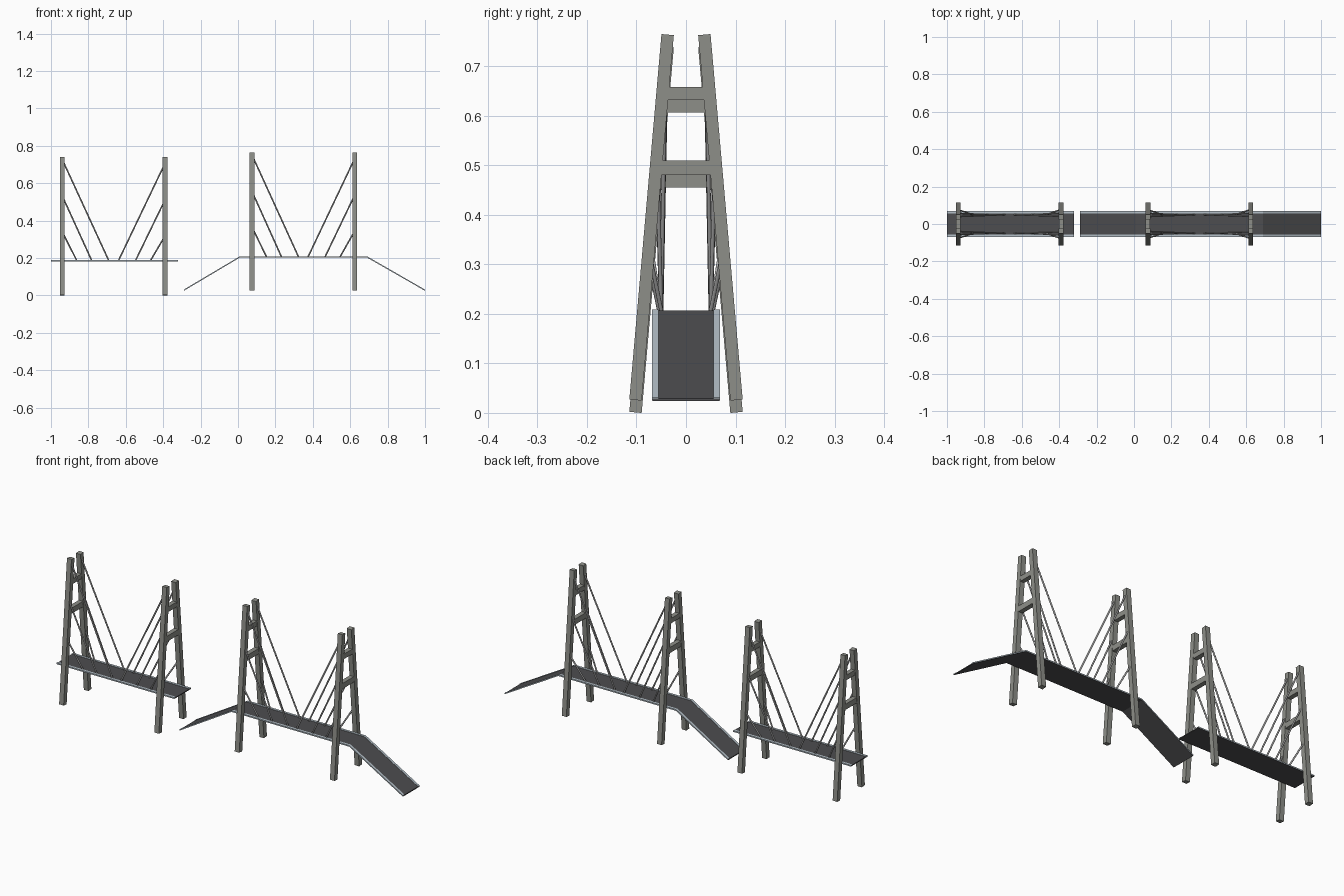
import bpy
import bmesh
from mathutils import Vector

if "Cube" in bpy.data.objects:
    bpy.data.objects.remove(bpy.data.objects["Cube"])


def material(name, rgb):
    m = bpy.data.materials.new(name)
    m.use_nodes = True
    m.diffuse_color = (*rgb, 1)
    m.node_tree.nodes["Principled BSDF"].inputs["Base Color"].default_value = (*rgb, 1)
    return m


concrete = material("concrete grey", (0.27, 0.275, 0.25))
asphalt = material("asphalt", (0.075, 0.075, 0.08))
steel = material("kerb blue grey", (0.46, 0.53, 0.58))
cable_grey = material("cable light grey", (0.42, 0.42, 0.42))


def finish(name, bm, mat):
    bmesh.ops.recalc_face_normals(bm, faces=bm.faces)
    mesh = bpy.data.meshes.new(name)
    bm.to_mesh(mesh)
    bm.free()
    mesh.materials.append(mat)
    obj = bpy.data.objects.new(name, mesh)
    bpy.context.collection.objects.link(obj)
    return obj


def smooth(obj):
    bpy.ops.object.select_all(action="DESELECT")
    obj.select_set(True)
    bpy.context.view_layer.objects.active = obj
    bpy.ops.object.shade_smooth_by_angle()


def beam(bm, start, end, width, depth):
    """Square-cut bar between two points, depth lying mostly along y."""
    a, b = Vector(start), Vector(end)
    axis = (b - a).normalized()
    across = axis.cross(Vector((0, 1, 0))).normalized()
    outward = across.cross(axis)
    for v in bmesh.ops.create_cube(bm, size=1)["verts"]:
        c = v.co.copy()
        v.co = (a + b) / 2 + across * c.x * width + outward * c.y * depth + (b - a) * c.z


def rod(bm, start, end, radius):
    """Round bar between two points."""
    a, b = Vector(start), Vector(end)
    turn = (b - a).to_track_quat("Z", "Y").to_matrix()
    for v in bmesh.ops.create_cone(bm, cap_ends=True, segments=16, radius1=radius,
                                   radius2=radius, depth=(b - a).length)["verts"]:
        v.co = turn @ v.co + (a + b) / 2


def leg_y(z):
    """Sideways position of the leaning leg at a height above its foot."""
    return 0.102 - 0.065 * z / 0.74


def strip(name, path, y0, y1, lift, depth, mat):
    """Slab that follows a path in x and z."""
    bm = bmesh.new()
    outline = [(x, z + lift) for x, z in path]
    outline += [(x, z + lift - depth) for x, z in reversed(path)]
    face = bm.faces.new([bm.verts.new((x, y0, z)) for x, z in outline])
    out = bmesh.ops.extrude_face_region(bm, geom=[face])["geom"]
    for v in out:
        if isinstance(v, bmesh.types.BMVert):
            v.co.y = y1
    finish(name, bm, mat)


def bridge(label, centre, base, path):
    # Paired leaning legs and their crossbars
    for end, end_name in ((-1, "right"), (1, "left")):
        x = centre + end * 0.275
        bm = bmesh.new()
        for side in (-1, 1):
            beam(bm, (x, side * leg_y(0), base + 0.001),
                 (x, side * leg_y(0.739), base + 0.739), 0.026, 0.025)
        finish(f"{label}_{end_name}_tower_legs", bm, concrete)
        bm = bmesh.new()
        for z, height in ((0.47, 0.029), (0.62, 0.026)):
            beam(bm, (x - 0.012, 0, base + z), (x + 0.012, 0, base + z),
                 height, 2 * leg_y(z))
        finish(f"{label}_{end_name}_crossbars", bm, concrete)

        # Stay cables from the legs down to the deck edges
        bm = bmesh.new()
        drop = 0.02 if end > 0 else 0
        for top, reach in ((0.71, 0.026), (0.515, 0.117), (0.325, 0.197)):
            z = top - drop
            for side in (-1, 1):
                rod(bm, (x - end * 0.008, side * leg_y(z), base + z),
                    (centre + end * reach, side * 0.05, path[1][1]), 0.004)
        smooth(finish(f"{label}_{end_name}_cables", bm, cable_grey))

    # Roadway slab with kerbs wrapped over its edges
    strip(f"{label}_roadway", path, -0.068, 0.068, 0, 0.005, asphalt)
    for side, name in ((-1, "front"), (1, "back")):
        strip(f"{label}_{name}_kerb", path, side * 0.056, side * 0.0685, 0.002, 0.006, steel)


bridge("flat_bridge", -0.665, 0.0, [(-1.0, 0.186), (-0.66, 0.186), (-0.32, 0.186)])
bridge("ramped_bridge", 0.349, 0.025,
       [(-0.29, 0.029), (0.01, 0.207), (0.69, 0.207), (1.0, 0.029)])
